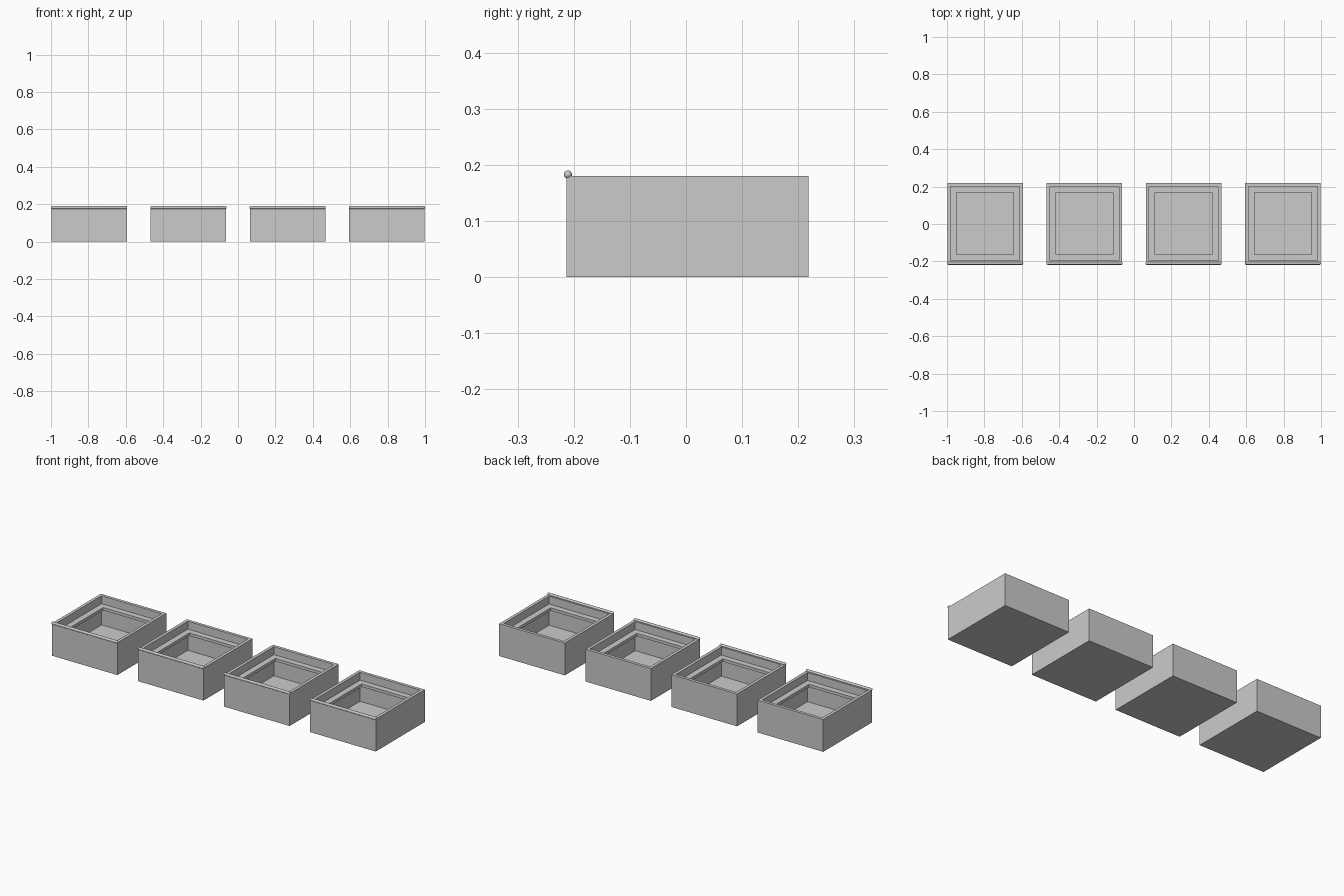
import bpy, bmesh
from mathutils import Matrix

if "Cube" in bpy.data.objects:
    bpy.data.objects.remove(bpy.data.objects["Cube"])

HX, Y0, Y1 = 0.202, -0.213, 0.218      # box half width, front and back
ROD_R, ROD_HALF = 0.0075, 0.204
CENTRES = [-0.796, -0.265, 0.265, 0.796]

# (inset, height) section from outer base, over the rim, around the shelf lip, to the floor
SECTION = [(0, 0), (0, 0.18), (0.017, 0.18), (0.017, 0.136), (0.05, 0.136),
           (0.05, 0.12), (0.017, 0.12), (0.017, 0.018)]


def finish(bm, name, loc):
    bmesh.ops.recalc_face_normals(bm, faces=bm.faces[:])
    me = bpy.data.meshes.new(name)
    bm.to_mesh(me)
    bm.free()
    ob = bpy.data.objects.new(name, me)
    ob.location = loc
    bpy.context.collection.objects.link(ob)
    return ob


# Open box with a recessed shelf ring inside
def open_box(cx):
    bm = bmesh.new()
    rings = []
    for i, z in SECTION:
        corners = [(-HX + i, Y0 + i), (HX - i, Y0 + i), (HX - i, Y1 - i), (-HX + i, Y1 - i)]
        rings.append([bm.verts.new((x, y, z)) for x, y in corners])
    for a, b in zip(rings, rings[1:]):
        for k in range(4):
            n = (k + 1) % 4
            bm.faces.new((a[k], a[n], b[n], b[k]))
    bm.faces.new(rings[0])
    bm.faces.new(rings[-1])
    return finish(bm, "planter_box", (cx, 0, 0))


# Round-ended rod along the front rim: a sphere pulled apart at its middle
def front_rod(cx):
    bm = bmesh.new()
    bmesh.ops.create_uvsphere(bm, u_segments=16, v_segments=9, radius=ROD_R,
                              matrix=Matrix.Rotation(1.5707963, 4, 'Y'))
    for v in bm.verts:
        v.co.x += (ROD_HALF - ROD_R) * (1 if v.co.x > 0 else -1)
    for f in bm.faces:
        f.smooth = True
    return finish(bm, "front_rod", (cx, -0.2105, 0.1825))


for cx in CENTRES:
    open_box(cx)
    front_rod(cx)
